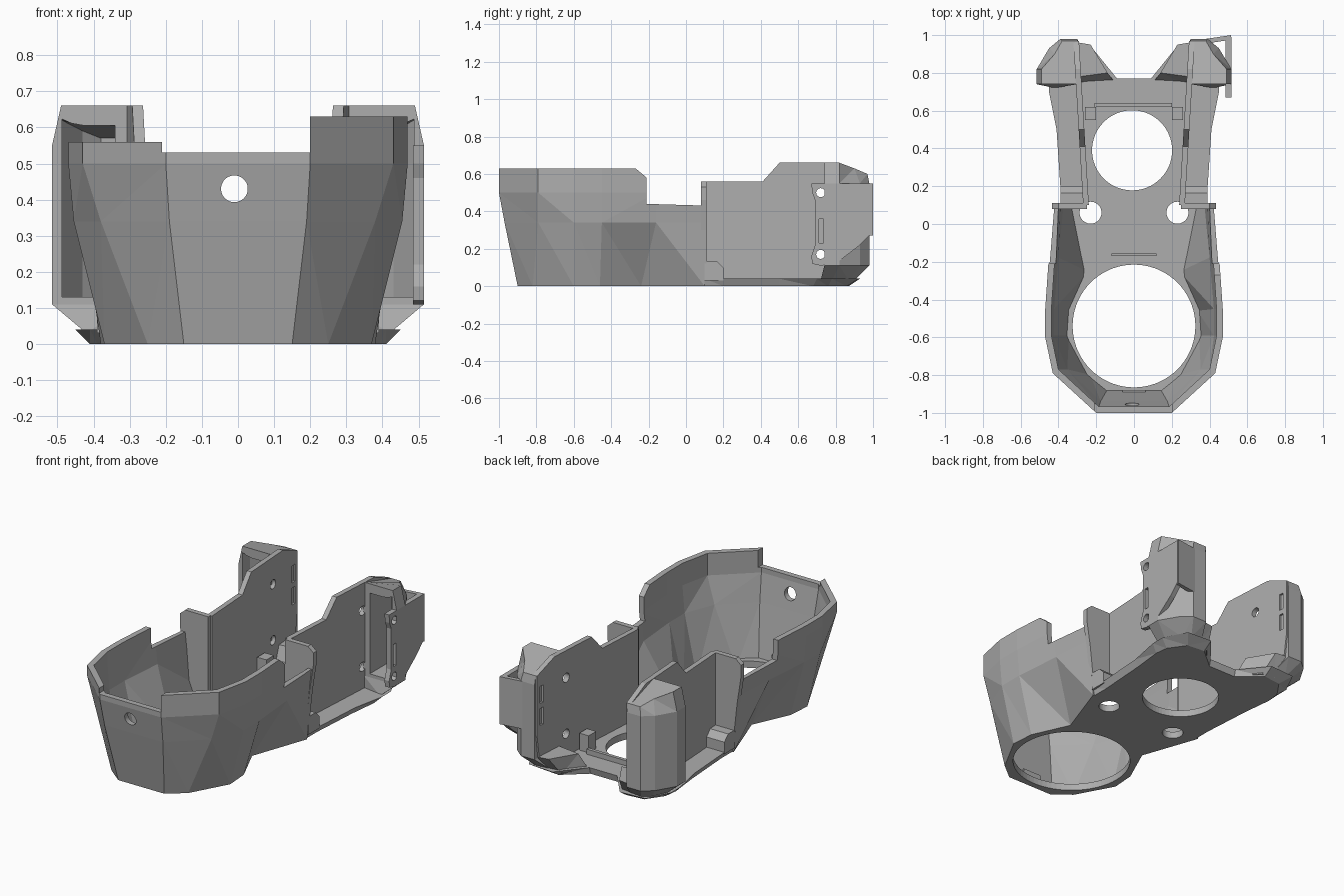
import bpy, bmesh, math
from mathutils import Vector

cube = bpy.data.objects.get("Cube")
if cube:
    bpy.data.objects.remove(cube, do_unlink=True)

grey = bpy.data.materials.new("plain_grey")
grey.use_nodes = True
COLOUR = (0.42, 0.42, 0.42, 1)
grey.diffuse_color = COLOUR
grey.node_tree.nodes["Principled BSDF"].inputs["Base Color"].default_value = COLOUR


def loft(name, rings):
    """Closed solid through matching rings of 3D points."""
    bm = bmesh.new()
    rows = [[bm.verts.new(p) for p in ring] for ring in rings]
    n = len(rows[0])
    for a, b in zip(rows, rows[1:]):
        for i in range(n):
            j = (i + 1) % n
            bm.faces.new((a[i], a[j], b[j], b[i]))
    bm.faces.new(rows[0])
    bm.faces.new(rows[-1])
    bmesh.ops.recalc_face_normals(bm, faces=bm.faces)
    bmesh.ops.triangulate(bm, faces=[f for f in bm.faces if len(f.verts) == 4])
    me = bpy.data.meshes.new(name)
    bm.to_mesh(me)
    bm.free()
    me.materials.append(grey)
    ob = bpy.data.objects.new(name, me)
    bpy.context.collection.objects.link(ob)
    return ob


def box(name, x, y, z):
    return loft(name, [[(x[0], y[0], h), (x[1], y[0], h), (x[1], y[1], h), (x[0], y[1], h)] for h in z])


def side_plate(name, outline, x0, x1, lean=0.0):
    """Prism of a (y, z) outline between two x values, optionally leaning outward to the back."""
    return loft(name, [[(x + lean * (y - 0.2), y, z) for y, z in outline] for x in (x0, x1)])


def cylinder(name, centre, r, axis, half=0.2, n=48):
    c = Vector(centre)
    u = Vector((0, 1, 0)) if axis == 0 else Vector((1, 0, 0))
    v = Vector((0, 1, 0)) if axis == 2 else Vector((0, 0, 1))
    w = u.cross(v)
    ring = [c + u * r * math.cos(math.tau * i / n) + v * r * math.sin(math.tau * i / n) for i in range(n)]
    return loft(name, [[p + w * d for p in ring] for d in (-half, half)])


def cut(ob, cutters):
    """Subtract cutters, apply the result and drop the cutters."""
    for c in cutters:
        c.hide_render = True
        m = ob.modifiers.new("cut", "BOOLEAN")
        m.operation = "DIFFERENCE"
        m.solver = "EXACT"
        m.object = c
    bpy.context.view_layer.update()
    me = bpy.data.meshes.new_from_object(ob.evaluated_get(bpy.context.evaluated_depsgraph_get()))
    ob.modifiers.clear()
    ob.data = me
    for c in cutters:
        bpy.data.objects.remove(c, do_unlink=True)
    return ob


def both(points, z):
    """Half outline (x > 0, front to back) completed by its mirror image."""
    return [(x, y, z) for x, y in points] + [(-x, y, z) for x, y in reversed(points)]


# Faceted front shell
base = [(.15, -.9), (.25, -.82), (.37, -.6), (.36, -.46), (.26, -.24), (.38, .1)]
middle = [(.19, -.97), (.38, -.79), (.455, -.6), (.455, -.45), (.43, -.16), (.41, .1)]
top = [(.2, -1), (.43, -.79), (.47, -.6), (.47, -.45), (.45, -.16), (.43, .1)]


def inset(points):
    return [(x * .93, .3 if y > 0 else -.45 + (y + .45) * .94) for x, y in points]


shell = loft("front_shell", [both(base, 0), both(middle, .34), both(top, .5), both(top, .63)])
cut(shell, [
    loft("cavity", [both(inset(base), -.01), both(inset(middle), .34),
                    both(inset(top), .5), both(inset(top), .7)]),
    box("front_notch", (-.21, .2), (-1.1, -.7), (.53, .8)),
    box("low_side", (-.7, 0), (-1.1, .3), (.56, .8)),
    side_plate("side_notch", [(-.21, .44), (.3, .425), (.3, .8), (-.27, .8), (-.27, .63), (-.21, .58)], -.7, .7),
    cylinder("front_hole", (-.01, -1, .43), .037, 1),
])

# Floor with large openings and screw holes
floor_low = [(.148, -.89), (.247, -.81), (.365, -.6), (.355, -.46), (.257, -.24), (.37, .1), (.37, .2),
             (.39, .5), (.41, .68), (.4, .76), (.33, .86), (.22, .87), (.09, .76)]
floor_high = [(.15, -.89), (.25, -.81), (.37, -.6), (.36, -.46), (.27, -.24), (.38, .1), (.39, .2),
              (.41, .5), (.45, .7), (.45, .78), (.38, .92), (.22, .93), (.09, .77)]
floor = loft("floor", [both(floor_low, 0), both(floor_high, .04)])
holes = [cylinder("front_opening", (0, -.54, 0), .325, 2, n=72),
         cylinder("rear_opening", (-.01, .39, 0), .212, 2, n=64)]
for s in (-1, 1):
    holes.append(cylinder("screw_hole", (s * .23, .06, 0), .058, 2))
cut(floor, holes)
box("front_clip", (-.06, .06), (-.9, -.88), (.03, .08))
box("floor_step", (-.12, .12), (-.17, -.155), (.03, .06))
box("rear_rib", (-.21, .2), (.62, .64), (.03, .07))

wall_outline = [(.1, .02), (.1, .56), (.41, .56), (.5, .66), (.82, .66), (.97, .6),
                (.97, .25), (.95, .11), (.89, .02)]
pod_foot = [(.3, .74), (.42, .72), (.42, .78), (.38, .87), (.34, .9), (.26, .89)]
pod_body = [(.3, .74), (.515, .74), (.515, .82), (.45, .93), (.39, .98), (.3, .98)]
pod_roof = [(.3, .74, .66), (.49, .74, .66), (.49, .82, .66), (.42, .9, .63), (.38, .97, .6), (.3, .97, .6)]
pod_room = [(.34, .6), (.488, .6), (.488, .81), (.43, .9), (.38, .94), (.34, .94)]
room_top = (.63, .63, .62, .59, .57, .57)

for s, side in ((1, "left"), (-1, "right")):
    # Thin flat rear wall, with screw holes and two slots at the back
    wall = side_plate(side + "_rear_wall", [(y, z) for y, z in wall_outline], s * .245, s * .275, s * .06)
    cut(wall, [cylinder("hole", (s * .28, .72, z), .027, 0, n=24) for z in (.17, .5)]
        + [box("slot", (s * .2, s * .4), (.915, .945), z) for z in ((.3, .4), (.43, .53))])

    # Panel joining the shell to the rear wall
    panel = [(.25, .03), (.38, .03), (.41, .3), (.435, .46), (.435, .53), (.4, .56), (.25, .56)]
    loft(side + "_step_panel", [[(s * x, y, z) for x, z in panel] for y in (.08, .11)])
    side_plate(side + "_corner_boss", [(.1, .03), (.1, .135), (.165, .135), (.2, .1), (.2, .03)],
               s * .27, s * .39)

    # Hollow pod at the rear corner, open to the front
    pod = loft(side + "_rear_pod", [
        [(s * x, y, .03) for x, y in pod_foot],
        [(s * x, y, .11) for x, y in pod_body],
        [(s * x, y, .55) for x, y in pod_body],
        [(s * x, y, z) for x, y, z in pod_roof]])
    cut(pod, [loft("room", [[(s * x, y, .13) for x, y in pod_room],
                            [(s * x, y, z) for (x, y), z in zip(pod_room, room_top)]])])

    # Sloping foot beside the rear edge
    loft(side + "_rear_foot", [
        [(s * x, y, .01) for x, y in ((.1, .75), (.28, .74), (.28, .88), (.2, .87))],
        [(s * x, y, .12) for x, y in ((.14, .8), (.29, .78), (.29, .96), (.23, .95))]])
    box(side + "_inner_clip", (s * .2, s * .26), (.55, .62), (.03, .14))
    loft(side + "_floor_pad", [[(p.x, p.y, z) for p in
         [Vector((s * .17 + .055 * math.cos(a * math.tau / 32), -.05 + .055 * math.sin(a * math.tau / 32)))
          for a in range(32)]] for z in (.03, .045)])

# Mounting flange on the left pod
flange = side_plate("left_flange", [(.67, .55), (.675, .5), (.69, .46), (.69, .22), (.67, .16), (.675, .12),
                                    (.72, .11), (.8, .12), (.93, .22), (.99, .28), (.99, .55)], .485, .515)
cut(flange, [cylinder("hole", (.5, .72, z), .024, 0, n=24) for z in (.17, .5)]
    + [box("slot", (.4, .6), (.71, .735), (.23, .36))])
loft("left_flange_back", [[(x, y, z) for x, y in ((.38, .955), (.51, .975), (.515, 1), (.38, .98))]
                          for z in (.27, .55)])
